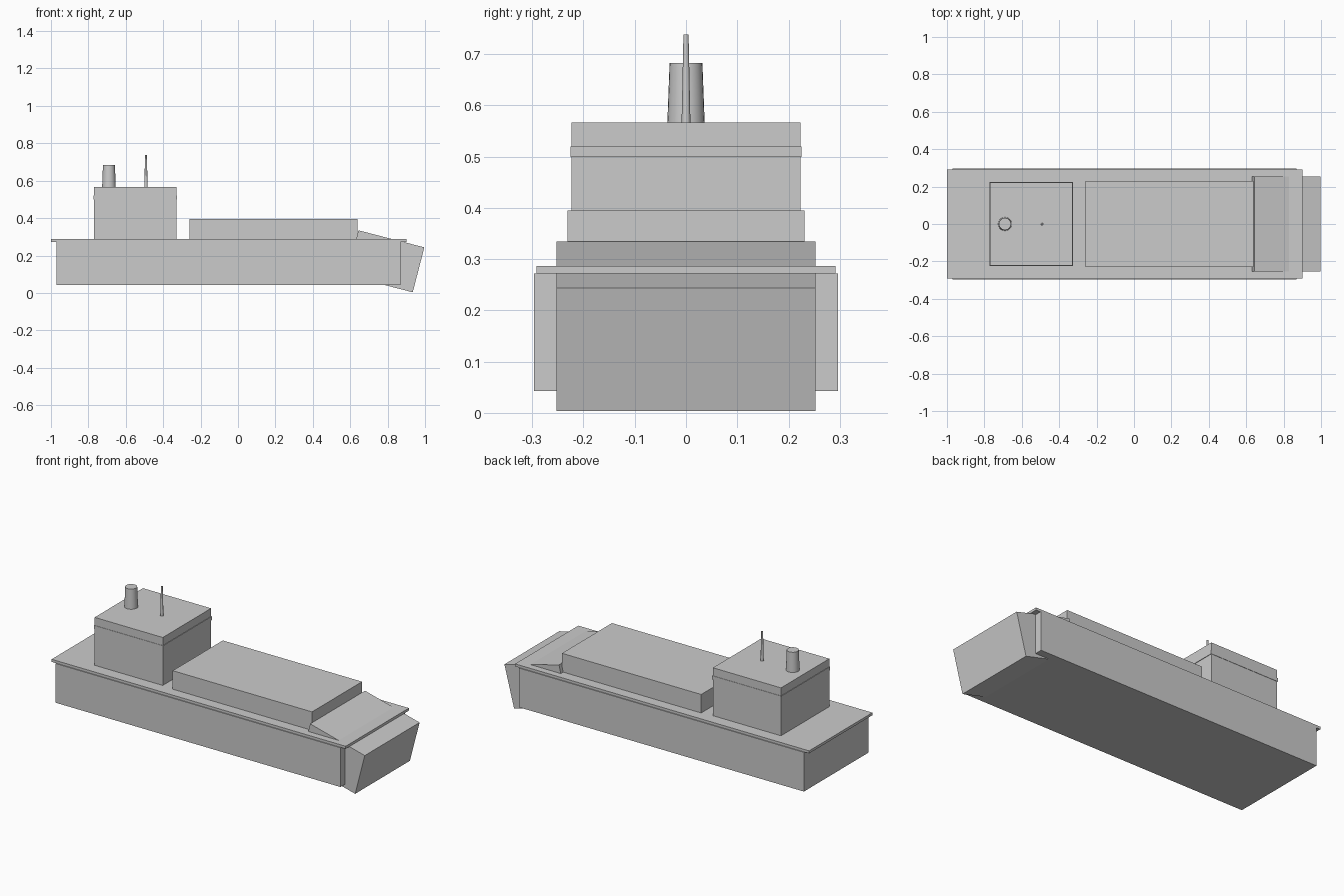
import bpy
from math import radians

if "Cube" in bpy.data.objects:
    bpy.data.objects.remove(bpy.data.objects["Cube"])

grey = bpy.data.materials.new("light_grey")
grey.use_nodes = True
colour = (0.6, 0.6, 0.6, 1)
grey.diffuse_color = colour
grey.node_tree.nodes["Principled BSDF"].inputs["Base Color"].default_value = colour


def box(name, x0, x1, half_width, z0, z1):
    """Box spanning x0..x1 and z0..z1, centred across the ship."""
    bpy.ops.mesh.primitive_cube_add(size=1, location=((x0 + x1) / 2, 0, (z0 + z1) / 2))
    ob = bpy.context.object
    ob.name = name
    ob.scale = (x1 - x0, 2 * half_width, z1 - z0)
    ob.data.materials.append(grey)
    return ob


def tapered_post(name, x, r0, r1, z0, z1, sides):
    bpy.ops.mesh.primitive_cone_add(vertices=sides, radius1=r0, radius2=r1,
                                    depth=z1 - z0, location=(x, 0, (z0 + z1) / 2))
    ob = bpy.context.object
    ob.name = name
    ob.data.materials.append(grey)
    bpy.ops.object.shade_smooth_by_angle(angle=radians(35))


# Hull and overhanging deck slab
box("hull", -0.97, 0.87, 0.297, 0.043, 0.272)
box("deck", -1.0, 0.90, 0.292, 0.272, 0.287)

# Bow block, pitched downwards towards the front
bow = box("bow", 0.607, 0.971, 0.253, 0.045, 0.293)
bow.rotation_euler.y = radians(14.5)

# Cargo hold cover
box("cargo_hold", -0.26, 0.64, 0.231, 0.28, 0.395)

# Deckhouse with a thin window band around it
box("deckhouse", -0.77, -0.33, 0.223, 0.28, 0.567)
box("window_band", -0.773, -0.327, 0.225, 0.499, 0.52)

# Funnel and mast on the roof
tapered_post("funnel", -0.69, 0.037, 0.032, 0.55, 0.683, 24)
tapered_post("mast", -0.492, 0.009, 0.005, 0.55, 0.738, 12)
